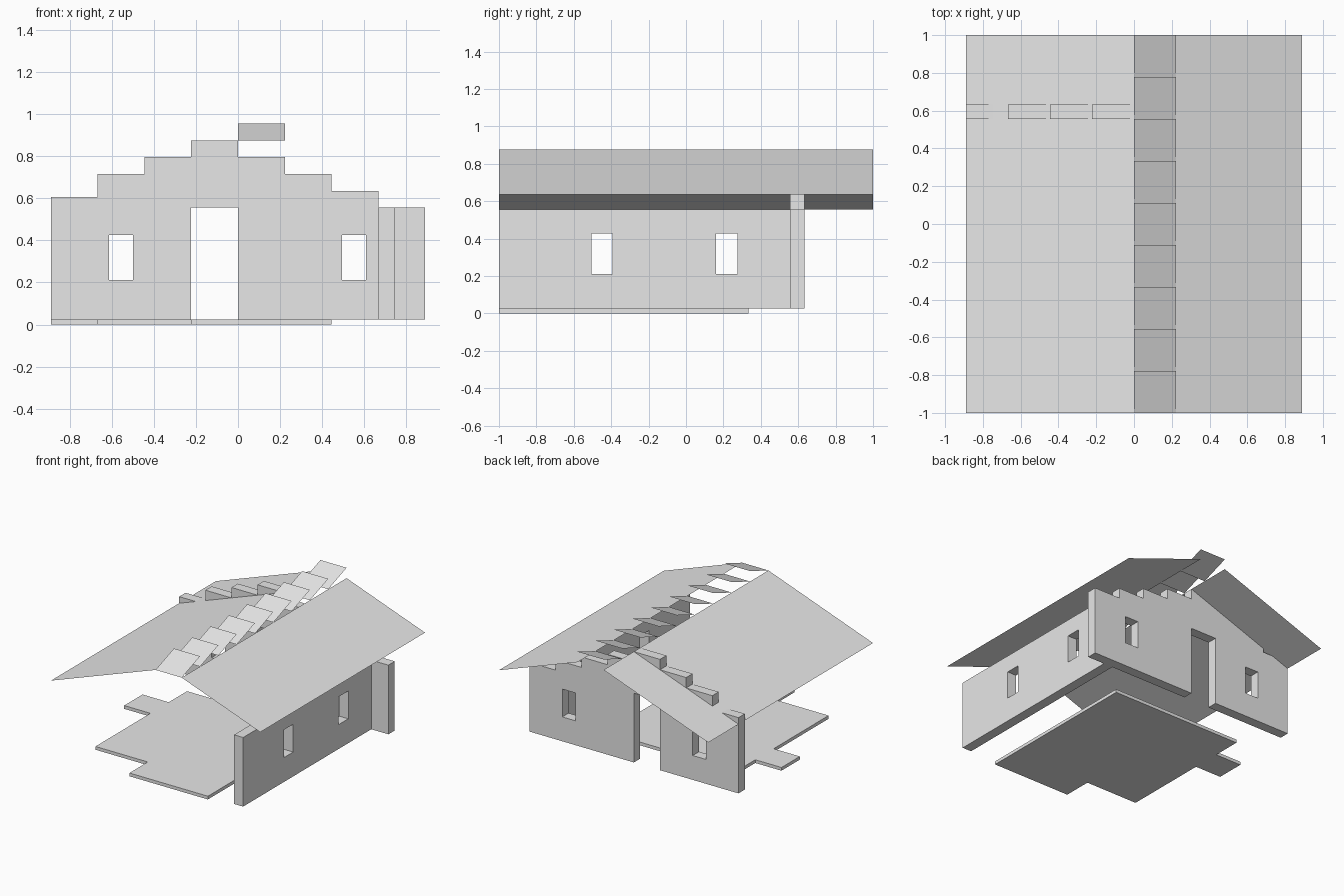
import bpy
from math import pi

if "Cube" in bpy.data.objects:
    bpy.data.objects.remove(bpy.data.objects["Cube"], do_unlink=True)

U = 2 / 9            # planning module
T = 0.077            # wall thickness
BASE = 0.025         # floor thickness
EAVE = 0.556         # wall height
RISE = 0.08          # rise of one step or slat
RIDGE = EAVE + 4 * RISE

grey = bpy.data.materials.new("light_grey")
grey.use_nodes = True
colour = (0.8, 0.8, 0.8, 1)
grey.diffuse_color = colour
grey.node_tree.nodes["Principled BSDF"].inputs["Base Color"].default_value = colour


def rect(u0, u1, v0, v1):
    return [(u0, v0), (u1, v0), (u1, v1), (u0, v1)]


def slab(name, loops, thickness, location, rotation=(0, 0, 0)):
    """Extrude a flat outline with holes into a solid mesh."""
    curve = bpy.data.curves.new(name, "CURVE")
    curve.dimensions = "2D"
    curve.fill_mode = "BOTH"
    curve.extrude = thickness / 2
    for loop in loops:
        spline = curve.splines.new("POLY")
        spline.points.add(len(loop) - 1)
        for point, (u, v) in zip(spline.points, loop):
            point.co = (u, v, 0, 1)
        spline.use_cyclic_u = True
        spline.use_smooth = False
    obj = bpy.data.objects.new(name, curve)
    bpy.context.collection.objects.link(obj)
    obj.location = location
    obj.rotation_euler = rotation
    bpy.ops.object.select_all(action="DESELECT")
    obj.select_set(True)
    bpy.context.view_layer.objects.active = obj
    bpy.ops.object.convert(target="MESH")
    obj = bpy.context.object
    obj.data.materials.clear()
    obj.data.materials.append(grey)
    return obj


def sheet(name, corners):
    """Single flat panel."""
    mesh = bpy.data.meshes.new(name)
    mesh.from_pydata(corners, [], [tuple(range(len(corners)))])
    mesh.materials.append(grey)
    obj = bpy.data.objects.new(name, mesh)
    bpy.context.collection.objects.link(obj)


# Floor with notched edges, in modules
plan = [(2, -4.5), (2, 1.5), (-3, 1.5), (-3, .5), (-4, .5), (-4, -.5),
        (-3, -.5), (-3, -3.5), (-1, -3.5), (-1, -4.5)]
slab("floor", [[(x * U, y * U) for x, y in plan]], BASE, (0, 0, BASE / 2))

# Back wall: stepped gable, doorway notch and two windows
outline = [(4 * U, BASE), (4 * U, EAVE)]
tops = [EAVE + RISE * k for k in (0, 1, 2, 3, 4, 3, 2)] + [0.607]
for i, top in enumerate(tops):
    right = (4 - i) * U
    outline += [(right, top), (right - U, top)]
outline.pop(1)
outline += [(-4 * U, BASE), (-U, BASE), (-U, EAVE), (0, EAVE), (0, BASE)]
sill, head = 0.212, 0.426
back_y = 2.5 * U
slab("back_wall",
     [outline, rect(-0.613, -0.5, sill, head), rect(0.495, 0.608, sill, head)],
     T, (0, back_y + T / 2, 0), (pi / 2, 0, 0))

# Side wall with two windows
slab("side_wall",
     [rect(-1, back_y, BASE, EAVE),
      rect(-0.505, -0.392, sill, head), rect(0.16, 0.276, sill, head)],
     T, (3 * U + T / 2, 0, 0), (pi / 2, 0, pi / 2))

# Two thin roof slopes on either side of the open ridge
for name, x0, z0, x1, z1 in (
        ("right_roof", -4 * U, EAVE, 0, RIDGE),
        ("left_roof", U, RIDGE, 4 * U, EAVE + RISE)):
    sheet(name, [(x0, -1, z0), (x1, -1, z1), (x1, 1, z1), (x0, 1, z0)])

# Tilted slats over the ridge gap
for i in range(9):
    y = -1 + i * U
    sheet(f"ridge_slat_{i + 1}",
          [(0, y, RIDGE), (U, y, RIDGE),
           (U, y + U, RIDGE + RISE), (0, y + U, RIDGE + RISE)])
